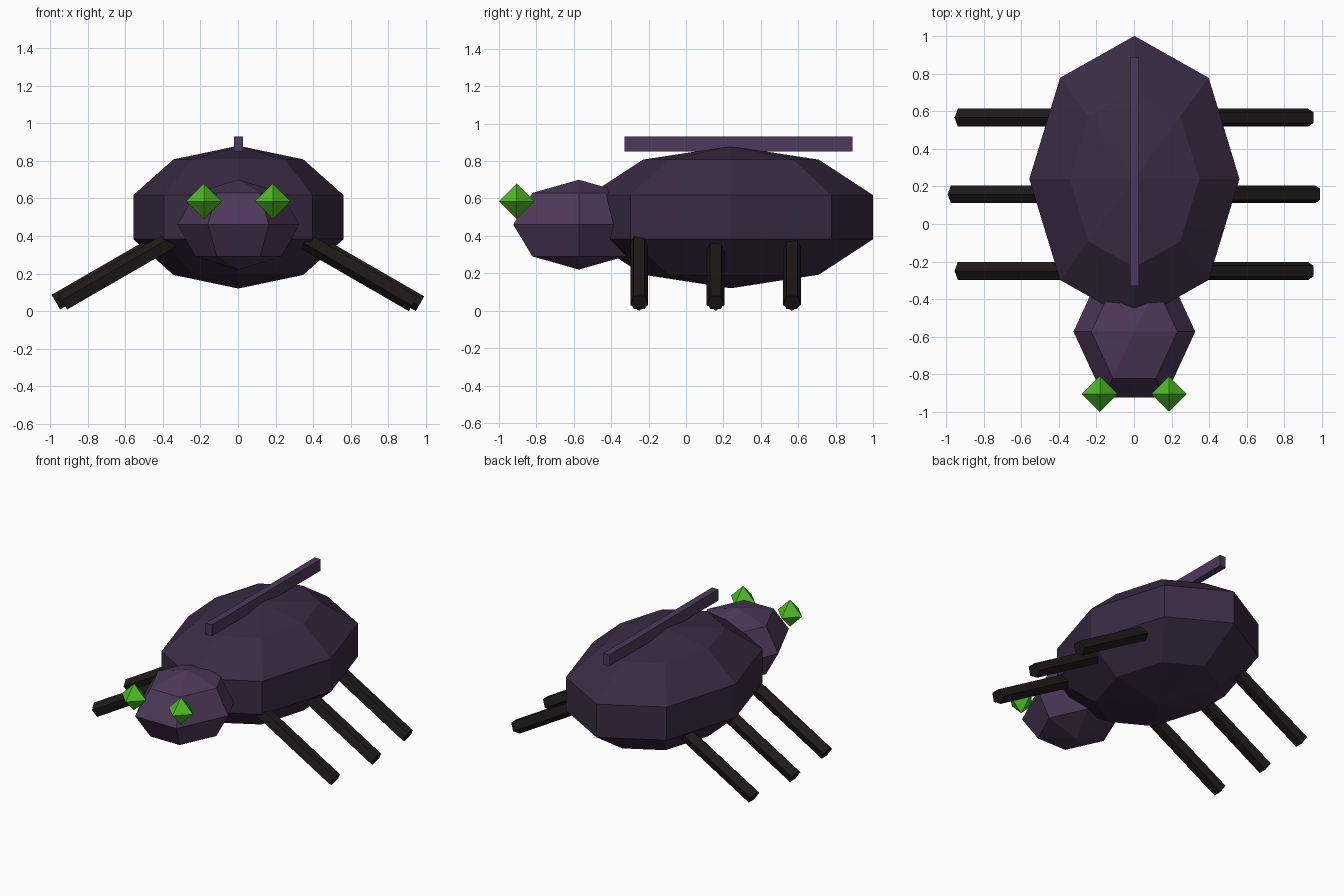
import bpy, bmesh, math
from mathutils import Matrix, Vector

if "Cube" in bpy.data.objects:
    bpy.data.objects.remove(bpy.data.objects["Cube"])


def material(name, rgb):
    m = bpy.data.materials.new(name)
    m.diffuse_color = (*rgb, 1)
    m.use_nodes = True
    m.node_tree.nodes["Principled BSDF"].inputs["Base Color"].default_value = m.diffuse_color
    return m


SHELL = material("dark shell", (0.042, 0.024, 0.056))
LIGHT = material("light shell", (0.075, 0.040, 0.100))
LEG = material("leg", (0.013, 0.010, 0.010))
EYE = material("eye", (0.07, 0.50, 0.015))
CX = 0.002  # tiny sideways centring offset


def finish(name, bm, mat):
    bmesh.ops.recalc_face_normals(bm, faces=bm.faces)
    me = bpy.data.meshes.new(name)
    bm.to_mesh(me)
    bm.free()
    me.materials.append(mat)
    bpy.context.collection.objects.link(bpy.data.objects.new(name, me))


def ball(name, center, radii, segments, rings, mat):
    # low-poly ellipsoid with its first corner on the x axis
    bm = bmesh.new()
    bmesh.ops.create_uvsphere(bm, u_segments=segments, v_segments=rings, radius=1)
    bm.transform(Matrix.Translation(center) @ Matrix.Diagonal((*radii, 1))
                 @ Matrix.Rotation(math.pi / 2, 4, 'Z'))
    finish(name, bm, mat)


def leg(name, tip, side, length=0.70, radius=0.05):
    # five-sided rod sloping down 30 degrees; ridge on top on the left, below on the right
    a = math.radians(30)
    along = Vector((side * math.cos(a), 0, -math.sin(a)))
    ridge = Vector((-0.5, 0, -side * math.cos(a)))
    across = Vector((0, 1, 0))
    bm = bmesh.new()
    ring = []
    for i in range(5):
        t = i * math.tau / 5
        ring.append(bm.verts.new(Vector(tip) + radius * (ridge * math.cos(t) + across * math.sin(t))))
    cap = bm.faces.new(ring)
    ext = bmesh.ops.extrude_face_region(bm, geom=[cap], use_keep_orig=True)
    moved = [v for v in ext["geom"] if isinstance(v, bmesh.types.BMVert)]
    bmesh.ops.translate(bm, verts=moved, vec=-along * length)
    finish(name, bm, LEG)


# body and head
ball("body", (CX, 0.24, 0.5), (0.588, 0.80, 0.38), 8, 5, SHELL)
ball("head", (CX, -0.573, 0.46), (0.324, 0.405, 0.24), 6, 4, LIGHT)

# ridge along the back
bm = bmesh.new()
bmesh.ops.create_cube(bm, size=1)
bm.transform(Matrix.Translation((CX, 0.28, 0.89)) @ Matrix.Diagonal((0.048, 1.22, 0.08, 1)))
finish("back_ridge", bm, LIGHT)

# eyes and legs on both sides
for label, side in (("left", -1), ("right", 1)):
    ball(f"{label}_eye", (CX + side * 0.184, -0.905, 0.584), (0.095,) * 3, 4, 2, EYE)
    for part, x, y in (("front", 0.932, -0.25), ("middle", 0.969, 0.158), ("back", 0.932, 0.566)):
        leg(f"{label}_{part}_leg", (CX + side * x, y, 0.0433), side)
